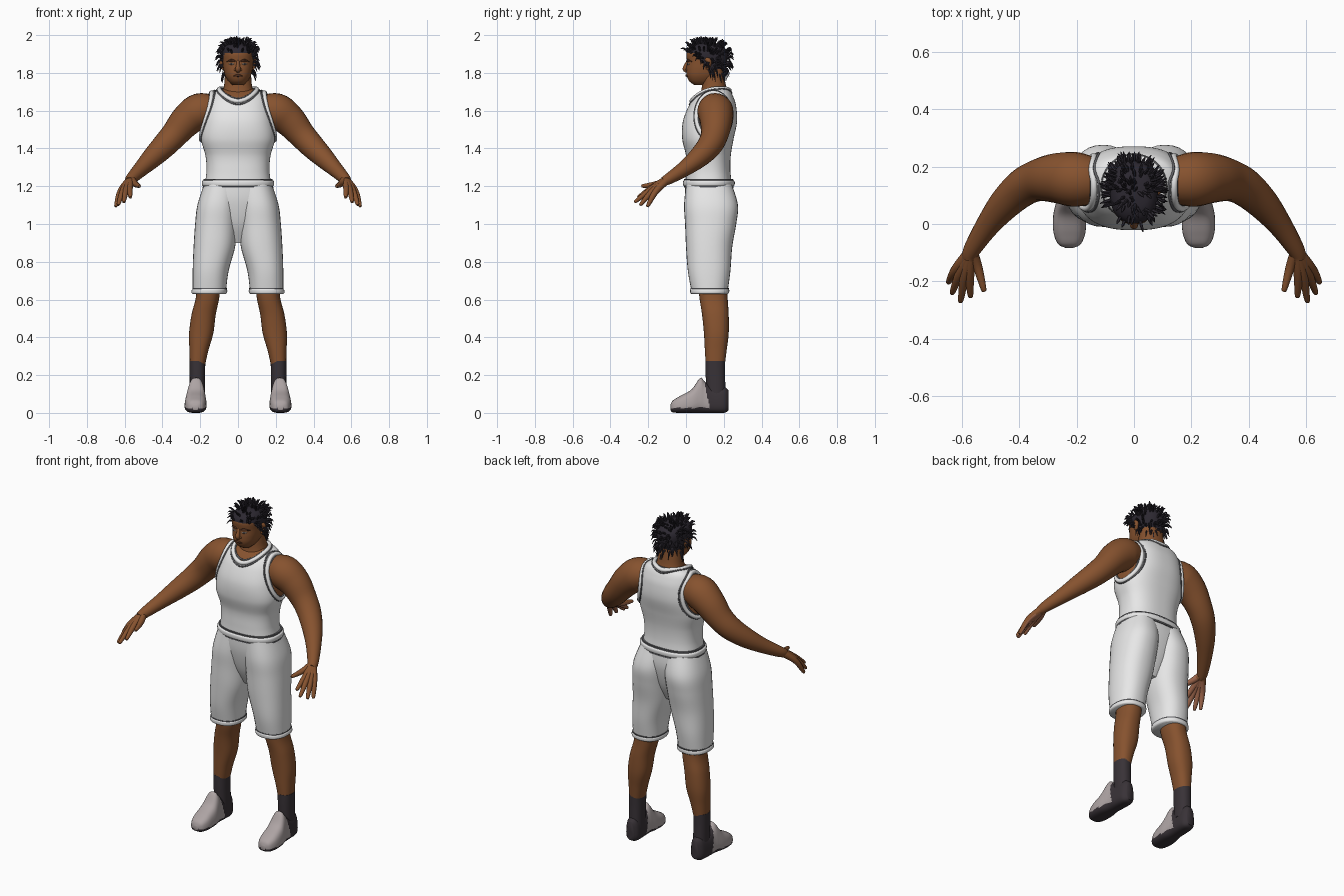
import bpy
import bmesh
import math
import random
from mathutils import Vector
from mathutils.bvhtree import BVHTree

default_cube = bpy.data.objects.get("Cube")
if default_cube:
    bpy.data.objects.remove(default_cube, do_unlink=True)
random.seed(7)


def make_material(name, red, green, blue):
    material = bpy.data.materials.new(name)
    material.use_nodes = True
    colour = (red, green, blue, 1)
    material.diffuse_color = colour
    shader = next(n for n in material.node_tree.nodes if n.type == "BSDF_PRINCIPLED")
    shader.inputs["Base Color"].default_value = colour
    shader.inputs["Roughness"].default_value = 0.8
    return material


skin = make_material("brown_skin", .24, .085, .028)
dark_skin = make_material("dark_skin", .07, .025, .012)
palm = make_material("palm_skin", .36, .14, .075)
white = make_material("white_cloth", .8, .8, .8)
piping = make_material("grey_piping", .12, .12, .13)
hair = make_material("black_hair", .025, .021, .03)
charcoal = make_material("charcoal_knit", .04, .032, .038)
shoe_grey = make_material("shoe_grey", .42, .37, .37)
eye_white = make_material("eye_white", .5, .45, .4)


def smooth(rows, steps=6):
    """Catmull-Rom interpolation of rows of numbers."""
    result = []
    last = len(rows) - 1
    for i in range(last):
        before, start, end, after = (rows[max(i - 1, 0)], rows[i], rows[i + 1], rows[min(i + 2, last)])
        for step in range(steps):
            t = step / steps
            result.append([
                b + .5 * t * (c - a + t * (2 * a - 5 * b + 4 * c - d + t * (3 * (b - c) + d - a)))
                for a, b, c, d in zip(before, start, end, after)])
    return result + [list(rows[last])]


def add_rings(bm, rings, closed=False):
    loops = [[bm.verts.new(point) for point in ring] for ring in rings]
    pairs = list(zip(loops, loops[1:]))
    if closed:
        pairs.append((loops[-1], loops[0]))
    else:
        bm.faces.new(loops[0])
        bm.faces.new(loops[-1])
    for low, high in pairs:
        for i in range(len(low)):
            bm.faces.new((low[i - 1], low[i], high[i], high[i - 1]))


def finish(name, bm, materials, mirror=False, rule=None):
    bmesh.ops.recalc_face_normals(bm, faces=bm.faces[:])
    bm.normal_update()
    if rule:
        for face in bm.faces:
            face.material_index = rule(face.calc_center_median(), face.normal)
    tree = BVHTree.FromBMesh(bm)
    mesh = bpy.data.meshes.new(name)
    bm.to_mesh(mesh)
    bm.free()
    for material in materials:
        mesh.materials.append(material)
    obj = bpy.data.objects.new(name, mesh)
    bpy.context.collection.objects.link(obj)
    if mirror:
        modifier = obj.modifiers.new("Mirror", "MIRROR")
        modifier.use_mirror_merge = False
    bpy.ops.object.select_all(action="DESELECT")
    obj.select_set(True)
    bpy.context.view_layer.objects.active = obj
    bpy.ops.object.shade_smooth_by_angle(angle=math.radians(50))
    return tree


def loft(name, rows, materials, mirror=False, rule=None, power=2.3, sides=32, steps=6):
    """Rows: height, centre x, half width, front y, back y."""
    bm = bmesh.new()
    rings = []
    for z, x, half, front, back in smooth(rows, steps):
        ring = []
        for i in range(sides):
            angle = math.tau * i / sides
            c, s = (math.copysign(abs(v) ** (2 / power), v) for v in (math.cos(angle), math.sin(angle)))
            ring.append((x + half * c, (front + back) / 2 + (back - front) / 2 * s, z))
        rings.append(ring)
    add_rings(bm, rings)
    return finish(name, bm, materials, mirror, rule)


def add_tube(bm, points, sides=12, steps=5, closed=False):
    """Points: x, y, z, radius."""
    rows = points if closed else smooth(points, steps)
    centres = [Vector(row[:3]) for row in rows]
    count = len(rows)
    normal = None
    rings = []
    for i, row in enumerate(rows):
        following = (i + 1) % count if closed else min(i + 1, count - 1)
        previous = i - 1 if closed else max(i - 1, 0)
        tangent = (centres[following] - centres[previous]).normalized()
        normal = normal or tangent.orthogonal()
        normal = (normal - tangent * normal.dot(tangent)).normalized()
        side = tangent.cross(normal)
        angles = [math.tau * k / sides for k in range(sides)]
        radius = max(row[3], .0008)
        rings.append([centres[i] + radius * (normal * math.cos(a) + side * math.sin(a)) for a in angles])
    add_rings(bm, rings, closed)


def tube(name, points, materials, mirror=False, rule=None, **options):
    bm = bmesh.new()
    add_tube(bm, points, **options)
    return finish(name, bm, materials, mirror, rule)


# Vest: skin shows inside the neck opening and the armholes
def vest_rule(c, normal):
    in_arm = abs(c.x) > .1 and math.hypot((c.y - .145) / .09, (c.z - 1.57) / .125) < 1
    in_neck = c.z > 1.6 and math.hypot(c.x / .1, (c.y - .13) / .1) < 1
    return int(in_arm or in_neck)


vest = loft("vest", [
    (1.2, 0, .178, -.005, .245), (1.28, 0, .167, 0, .235), (1.36, 0, .172, 0, .237),
    (1.45, 0, .195, -.02, .252), (1.54, 0, .188, -.017, .27), (1.62, 0, .172, .012, .266),
    (1.67, 0, .157, .045, .252), (1.7, 0, .135, .08, .237), (1.715, 0, .1, .11, .22)],
    [white, skin], rule=vest_rule, power=2.5, sides=96, steps=10)


# Vest trims, projected on the vest surface
def trim_path(radius, grow, armhole):
    path = []
    for i in range(64):
        c, s = math.cos(math.tau * i / 64), math.sin(math.tau * i / 64)
        if armhole:
            origin = Vector((1, .145 + (.09 + grow) * c, 1.57 + (.125 + grow) * s))
            direction = Vector((-1, 0, 0))
        else:
            origin = Vector(((.1 + grow) * c, .13 + (.1 + grow) * s, 3))
            direction = Vector((0, 0, -1))
        hit = vest.ray_cast(origin, direction)[0]
        if hit is None:
            hit = vest.find_nearest(Vector((.13, origin.y, origin.z)))[0]
        path.append((*hit, radius))
    return path


for opening, is_arm in (("neck", False), ("armhole", True)):
    tube(opening + "_trim", trim_path(.012, 0, is_arm), [white], is_arm, closed=True)
    for edge, grow in (("inner", -.011), ("outer", .011)):
        tube(f"{opening}_{edge}_piping", trim_path(.005, grow, is_arm), [piping], is_arm, closed=True, sides=8)

# Shorts
loft("shorts_seat", [(1.22, 0, .178, -.005, .246), (1.12, 0, .195, 0, .25), (1, 0, .12, .03, .22),
                     (.9, 0, .05, .08, .17)], [white], power=2.4)
loft("shorts_leg", [
    (1.21, .085, .095, 0, .243), (1.1, .105, .11, -.01, .275), (1, .115, .112, -.005, .266),
    (.88, .125, .11, 0, .245), (.75, .145, .095, .01, .235), (.64, .152, .088, .03, .22)], [white], True)
loft("waist_band", [(1.198, 0, .18, -.008, .247), (1.206, 0, .19, -.016, .257), (1.226, 0, .19, -.016, .257),
                    (1.234, 0, .176, -.006, .245)], [white], power=2.4, sides=48)
loft("waist_piping", [(1.192, 0, .187, -.01, .253), (1.239, 0, .182, -.01, .25)], [piping], power=2.4, sides=48)
loft("hem_band", [(.63, .152, .088, .028, .222), (.636, .152, .094, .023, .228), (.65, .151, .094, .022, .229),
                  (.657, .15, .089, .025, .226)], [white], True)
loft("hem_piping", [(.65, .15, .091, .024, .226), (.661, .15, .091, .024, .228)], [piping], True)

# Legs and socks
loft("leg", [(.75, .155, .065, .06, .22), (.62, .16, .062, .07, .22), (.52, .182, .064, .085, .226),
             (.42, .195, .064, .095, .226), (.33, .207, .05, .1, .215), (.25, .215, .04, .105, .205)], [skin], True)
loft("sock", [(.275, .215, .042, .103, .207), (.2, .215, .041, .104, .207), (.08, .215, .04, .11, .21)],
     [charcoal], True)

# Shoes: rings along the length, narrowing toward the top
shoe = bmesh.new()
rings = []
for y, half, top, bottom in smooth([
        (-.083, .015, .04, .015), (-.07, .042, .065, .003), (-.03, .06, .09, 0), (.03, .064, .125, 0),
        (.075, .058, .185, 0), (.1, .053, .165, 0), (.14, .05, .135, 0), (.2, .046, .14, 0), (.224, .026, .12, .012)]):
    ring = []
    for i in range(32):
        c, s = (math.copysign(abs(f(math.tau * i / 32)) ** .7, f(math.tau * i / 32)) for f in (math.cos, math.sin))
        z = (top + bottom) / 2 + (top - bottom) / 2 * s
        ring.append((.225 - .04 * max(y, 0) + half * c * (1 - 2 * z), y, z))
    rings.append(ring)
add_rings(shoe, rings)
finish("shoe", shoe, [shoe_grey, charcoal], True, lambda c, n: int(c.y > .13 - .2 * c.z or c.z < .026))

# Arms and hands
tube("arm", [(.12, .15, 1.6, .075), (.2, .155, 1.598, .095), (.27, .16, 1.55, .087), (.335, .152, 1.475, .073),
             (.39, .125, 1.415, .066), (.45, .07, 1.355, .056), (.51, -.005, 1.295, .042),
             (.565, -.09, 1.24, .03), (.575, -.12, 1.225, .024)], [skin], True, sides=24)
palm_direction = Vector((-.5, .3, -.8)).normalized()
fingers = {
    "thumb": ((.545, -.15, 1.213), (.522, -.235, 1.2)),
    "index": ((.573, -.175, 1.195), (.57, -.255, 1.14)),
    "middle": ((.59, -.18, 1.187), (.605, -.272, 1.115)),
    "ring": ((.607, -.172, 1.18), (.635, -.243, 1.1)),
    "little": ((.621, -.158, 1.175), (.648, -.205, 1.092))}
for finger, (knuckle, tip) in fingers.items():
    near_tip = Vector(knuckle).lerp(Vector(tip), .9)
    tube(finger + "_finger", [(.567, -.095, 1.238, .022), (*knuckle, .017), (*near_tip, .01), (*tip, .002)],
         [skin, palm], True, lambda c, n: int(n.dot(palm_direction) > .45 and c.y < -.11))

# Neck and head
loft("neck", [(1.6, 0, .1, .05, .24), (1.68, 0, .086, .075, .228), (1.74, 0, .073, .085, .21),
              (1.82, 0, .068, .085, .2)], [skin])


def is_hair(c, normal=None):
    return int(c.z > 1.905 - .115 * min(max((c.y - .04) / .1, 0), 1))


head = loft("head", [
    (1.735, 0, .028, .045, .11), (1.755, 0, .05, .018, .15), (1.785, 0, .068, .004, .18),
    (1.82, 0, .077, .002, .2), (1.86, 0, .082, .005, .215), (1.9, 0, .084, .002, .22),
    (1.93, 0, .076, .014, .208), (1.95, 0, .055, .045, .18), (1.958, 0, .02, .09, .135)],
    [skin, hair], rule=is_hair, sides=64, steps=8)


# Face details, placed on the head surface
def on_face(x, z, radius):
    hit = head.ray_cast(Vector((x, -1, z)), Vector((0, 1, 0)))[0]
    return (*hit, radius)


tube("nose", [(0, .012, 1.868, .007), (0, .001, 1.842, .01), (0, -.004, 1.82, .014), (0, .012, 1.806, .009)], [skin])
tube("nostril", [(.008, .006, 1.82, .008), (.015, .006, 1.816, .007), (.02, .01, 1.816, .002)], [skin], True)
tube("ear", [(.078, .105, 1.872, .01), (.084, .12, 1.865, .014), (.084, .12, 1.842, .013),
             (.077, .11, 1.818, .006)], [skin], True)
tube("eyebrow", [on_face(x, z, r) for x, z, r in ((.014, 1.862, .004), (.035, 1.867, .006), (.06, 1.86, .002))],
     [dark_skin], True)
tube("eye", [on_face(x, 1.847, r) for x, r in ((.02, .001), (.034, .005), (.048, .001))], [eye_white], True)
tube("iris", [on_face(x, 1.847, r) for x, r in ((.029, .001), (.034, .0065), (.039, .001))], [hair], True)
tube("lips", [on_face(x, z, r) for x, z, r in ((-.027, 1.783, .001), (0, 1.786, .007), (.027, 1.783, .001))],
     [dark_skin])

# Short locks of hair
locks = bmesh.new()
centre = Vector((0, .11, 1.87))
for _ in range(330):
    direction = Vector([random.gauss(0, 1) for _ in range(3)]).normalized()
    root = head.ray_cast(centre, direction)[0]
    if root is None or not is_hair(root):
        continue
    spread = Vector([random.uniform(-.3, .3) for _ in range(3)])
    out = (direction + spread).normalized()
    length = random.uniform(.028, .042)
    middle = root + out * length * .6 + Vector((0, 0, .005))
    end = root + out * length - Vector((0, 0, .012 * (1 - direction.z)))
    add_tube(locks, [(*(root - out * .006), .006), (*middle, .005), (*end, .001)], sides=6, steps=3)
finish("hair_locks", locks, [hair])
